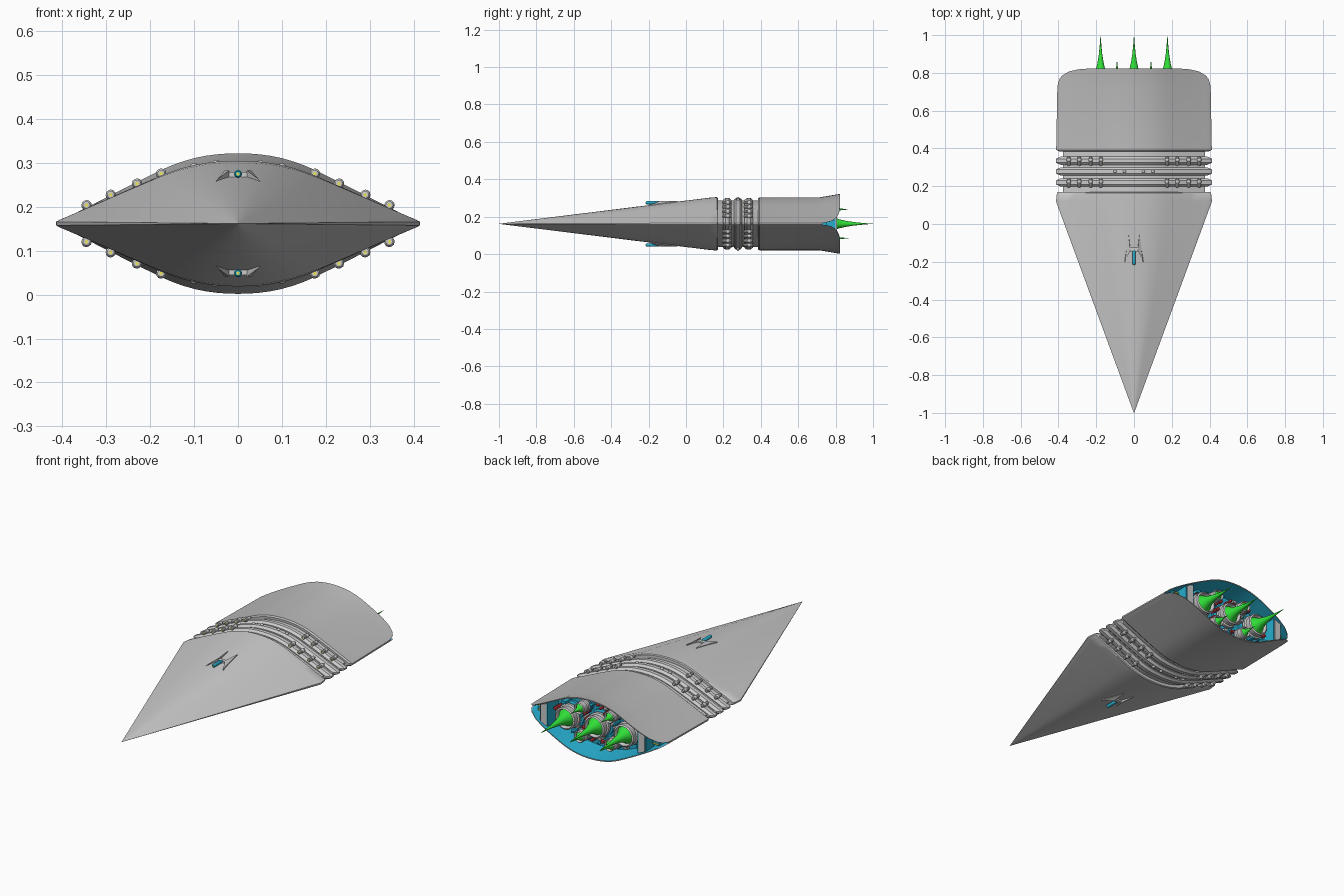
import bpy, bmesh, math, random
from mathutils import Matrix

if "Cube" in bpy.data.objects:
    bpy.data.objects.remove(bpy.data.objects["Cube"])

ZC = 0.162
random.seed(4)


def material(name, rgb):
    m = bpy.data.materials.new(name)
    m.diffuse_color = (*rgb, 1)
    m.use_nodes = True
    m.node_tree.nodes["Principled BSDF"].inputs["Base Color"].default_value = m.diffuse_color
    return m


GREY = material("hull_grey", (0.5, 0.5, 0.5))
BLUE = material("bay_blue", (0.02, 0.42, 0.62))
GREEN = material("flame_green", (0.03, 0.75, 0.04))
RED = material("pipe_red", (0.6, 0.04, 0.05))
YELLOW = material("marker_yellow", (0.85, 0.8, 0.1))

# Half of the lens-shaped cross-section: (fraction of half width, fraction of half height)
LENS = [(0, 1), (.06, .997), (.12, .985), (.18, .965), (.24, .935), (.31, .885), (.37, .83),
        (.43, .765), (.49, .69), (.55, .615), (.61, .54), (.73, .385), (.85, .23), (.94, .115),
        (.98, .065), (1, .03)]


def lens(u):
    u = min(abs(u), 1)
    for (a, fa), (b, fb) in zip(LENS, LENS[1:]):
        if u <= b:
            return fa + (fb - fa) * (u - a) / (b - a)


US = [-u for u, f in reversed(LENS[1:])] + [u for u, f in LENS]


def finish(bm, name, mats=None, angle=30):
    bmesh.ops.recalc_face_normals(bm, faces=bm.faces)
    me = bpy.data.meshes.new(name)
    bm.to_mesh(me)
    bm.free()
    for m in mats or []:
        me.materials.append(m)
    ob = bpy.data.objects.new(name, me)
    bpy.context.collection.objects.link(ob)
    bpy.ops.object.select_all(action='DESELECT')
    ob.select_set(True)
    bpy.context.view_layer.objects.active = ob
    bpy.ops.object.shade_smooth_by_angle(angle=math.radians(angle))
    return ob


def skin(bm, rings, mat_from=99):
    """Join vertex rings into a closed solid; spans from mat_from on use material 1."""
    rings = [[bm.verts.new(p) for p in r] for r in rings]
    n = len(rings[0])
    for k, (a, b) in enumerate(zip(rings, rings[1:])):
        for i in range(n):
            j = (i + 1) % n
            bm.faces.new((a[i], a[j], b[j], b[i])).material_index = int(k >= mat_from)
    bm.faces.new(rings[0])
    bm.faces.new(rings[-1]).material_index = int(len(rings) > mat_from)


def loft(bm, stations, mat_from=99):
    """Lens sections (y or y(u), half width, half height) along y."""
    rings = []
    for y, w, h in stations:
        fy = y if callable(y) else (lambda u, y=y: y)
        rings.append([(u * w, fy(u), ZC + h * lens(u)) for u in US] +
                     [(u * w, fy(u), ZC - h * lens(u)) for u in reversed(US)])
    skin(bm, rings, mat_from)


def turned(bm, x, z, profile, n=24):
    """Profile of (radius, y) revolved about a y-axis through x, z."""
    skin(bm, [[(x + r * math.cos(t), y, z + r * math.sin(t))
               for t in (2 * math.pi * i / n for i in range(n))] for r, y in profile])


def box(bm, x, y, z, sx, sy, sz):
    bmesh.ops.create_cube(bm, size=1, matrix=Matrix.Translation((x, y, z)) @
                          Matrix.Diagonal((sx, sy, sz, 1)))


# Nose wedge
bm = bmesh.new()
loft(bm, [(-1, .001, .0004), (.12, .413, .139), (.165, .408, .143), (.17, .402, .139)])
finish(bm, "nose_hull")

# Recessed neck and its three ribs
bm = bmesh.new()
loft(bm, [(.15, .375, .124), (.41, .375, .124)])
finish(bm, "neck_core")
RIBS = (.22, .278, .335)
bm = bmesh.new()
for y in RIBS:
    loft(bm, [(y - .022, .388, .128), (y - .01, .414, .138), (y + .01, .414, .138),
              (y + .022, .388, .128)])
finish(bm, "neck_ribs")


# Rear hull with a flared, round-cornered rim and hollow engine bay
def rim(u):
    return .73 + .094 * math.sqrt(max(0, 1 - abs(u) ** 7))


bm = bmesh.new()
loft(bm, [(.385, .398, .136), (.393, .412, .142), (.715, .406, .142), (rim, .405, .16),
          (rim, .399, .154), (.71, .395, .134)], mat_from=4)
finish(bm, "rear_hull", [GREY, BLUE])

# Turrets on the ribs, above and below
body, tips = bmesh.new(), bmesh.new()
for s in (1, -1):
    for side in (1, -1):
        for y in (RIBS[0], RIBS[2]):
            for x in (.175, .23, .29, .345):
                z = ZC + s * (.138 * lens(x / .414) + .007)
                bmesh.ops.create_icosphere(body, subdivisions=2, radius=.012,
                                           matrix=Matrix.Translation((side * x, y + .004, z)))
                turned(body, side * x, z, [(.006, y - .026), (.009, y - .024), (.009, y + .018),
                                           (.006, y + .022)], 10)
                turned(tips, side * x, z, [(.004, y - .028), (.004, y - .02)], 8)
        for x in (.05, .1):
            z = ZC + s * .138 * lens(x / .414)
            bmesh.ops.create_icosphere(body, subdivisions=2, radius=.009,
                                       matrix=Matrix.Translation((side * x, RIBS[1], z)))
finish(body, "rib_turrets")
finish(tips, "turret_tips", [YELLOW])

# Nose cannons: two swept fins, a bridge and a blue barrel, above and below
fins, barrels, muzzles = bmesh.new(), bmesh.new(), bmesh.new()
for s in (1, -1):
    for side in (1, -1):
        low = [(.052, -.205, .094), (.018, -.135, .098), (.03, -.045, .112)]
        top = [(.046, -.195, .102), (.02, -.14, .121), (.03, -.045, .121)]
        skin(fins, [[(side * x, y, ZC + s * z) for x, y, z in r] for r in (low, top)])
    box(fins, 0, -.135, ZC + s * .108, .04, .02, .018)
    turned(barrels, 0, ZC + s * .113, [(.006, -.215), (.009, -.21), (.009, -.15), (.006, -.14)], 16)
    turned(muzzles, 0, ZC + s * .113, [(.004, -.217), (.004, -.21)], 12)
finish(fins, "cannon_fins")
finish(barrels, "cannon_barrels", [BLUE])
finish(muzzles, "cannon_muzzles", [YELLOW])

# Engines: three large in a row, four small between them
big = [(x, 0) for x in (-.177, 0, .177)]
small = [(x, z) for x in (-.09, .09) for z in (-.077, .077)]
BELL = [(.05, .705), (.05, .735), (.064, .74), (.064, .755), (.056, .76), (.06, .79),
        (.052, .795), (.044, .76), (.042, .73)]
COLLAR = [(.068, .705), (.072, .715), (.072, .727), (.066, .73)]
bells, collars, flames = bmesh.new(), bmesh.new(), bmesh.new()
for spots, k in ((big, 1), (small, .52)):
    for x, z in spots:
        turned(bells, x, ZC + z, [(r * k, y) for r, y in BELL])
        turned(collars, x, ZC + z, [(r * k, y) for r, y in COLLAR])
for x, z in big:
    turned(flames, x, ZC + z, [(.04, .75), (.046, .775), (.034, .795), (.024, .82), (.016, .855),
                               (.009, .9), (.004, .95), (.0004, 1)])
for x, z in small:
    turned(flames, x, ZC + z, [(.022, .75), (.023, .78), (.012, .8), (.005, .825), (.0003, .868)])
finish(bells, "engine_bells")
finish(collars, "engine_collars", [BLUE])
finish(flames, "engine_flames", [GREEN])

# Bay dividers: grey slabs with blue liners, and side vents
slabs, liners, strips = bmesh.new(), bmesh.new(), bmesh.new()
for side in (1, -1):
    for bm, a, b, y in ((slabs, .277, .313, .806), (liners, .271, .277, .802),
                        (liners, .313, .319, .8)):
        ha, hb = .141 * lens(a / .4), .141 * lens(b / .4)
        outline = [(a, -ha), (b, -hb), (b, hb), (a, ha)]
        skin(bm, [[(side * px, yy, ZC + pz) for px, pz in outline] for yy in (.705, y)])
    box(liners, side * .345, .73, ZC, .04, .04, .04)
    for z in (-.012, .012):
        box(strips, side * .345, .752, ZC + z, .035, .006, .005)
finish(slabs, "bay_dividers")
finish(liners, "bay_liners", [BLUE])
finish(strips, "vent_strips", [YELLOW])

# Machinery filling the gaps between the engines
bins = [bmesh.new() for _ in range(3)]
for i in range(150):
    x = random.uniform(-.255, .255)
    z = random.uniform(-1, 1) * .115 * lens(x / .4)
    if any(math.dist((x, z), p) < .066 for p in big) or any(math.dist((x, z), p) < .036 for p in small):
        continue
    r = random.uniform(.006, .011)
    y = random.uniform(.73, .765)
    if i % 2:
        turned(bins[i % 3], x, ZC + z, [(r, .705), (r, y), (r * .6, y + .005)], 10)
    else:
        box(bins[i % 3], x, (y + .705) / 2, ZC + z, r * 2.4, y - .705, r * 1.5)
for bm, name, mat in zip(bins, ("grey_machinery", "blue_machinery", "red_machinery"), (GREY, BLUE, RED)):
    finish(bm, name, [mat])
